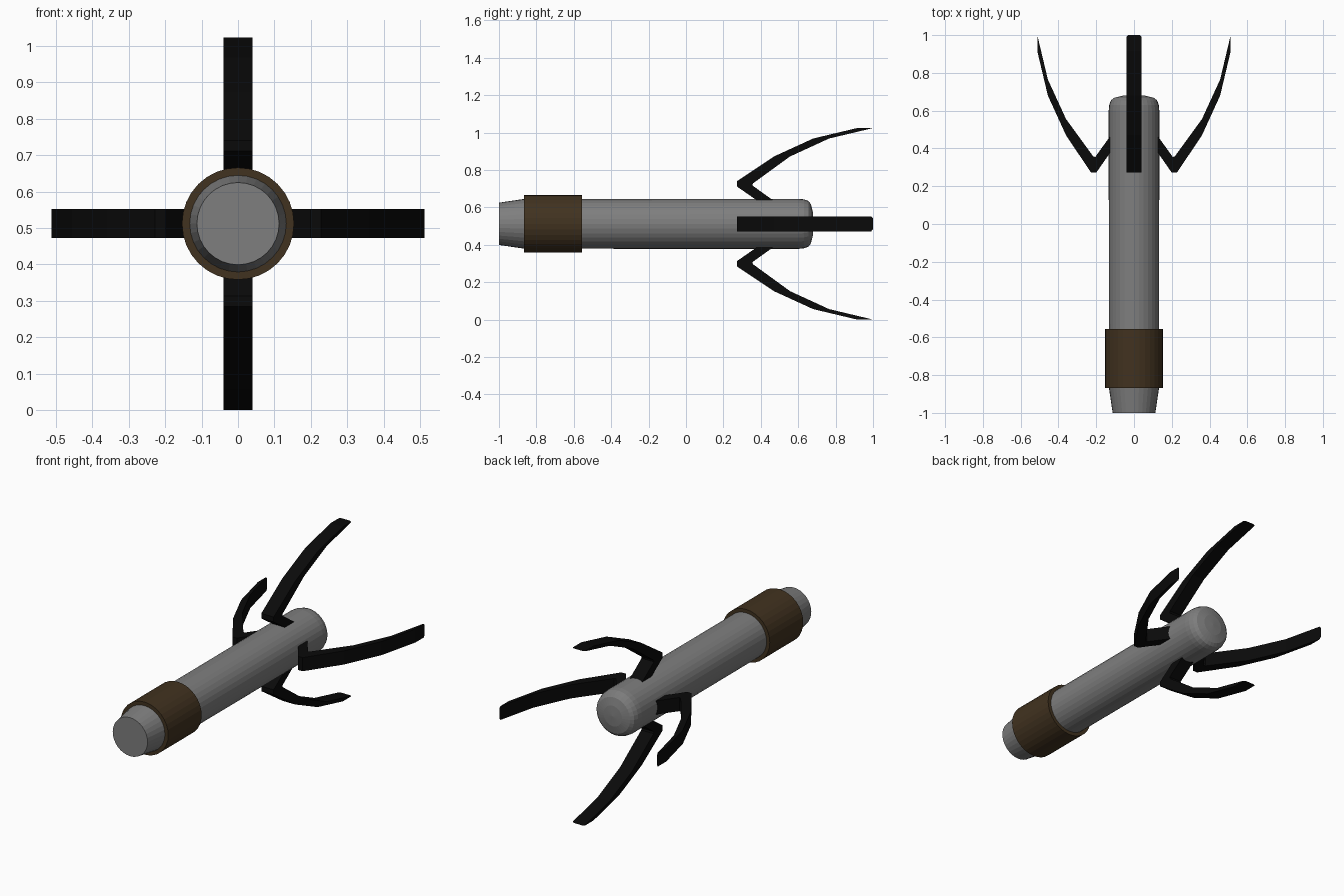
import bpy, bmesh, math
from mathutils import Matrix

if "Cube" in bpy.data.objects:
    bpy.data.objects.remove(bpy.data.objects["Cube"])

CZ = 0.512  # height of the shaft axis


def material(name, color):
    m = bpy.data.materials.new(name)
    m.diffuse_color = color
    m.use_nodes = True
    m.node_tree.nodes["Principled BSDF"].inputs["Base Color"].default_value = m.diffuse_color
    return m


def make_object(name, bm, mat):
    bmesh.ops.recalc_face_normals(bm, faces=bm.faces[:])
    for f in bm.faces:
        f.smooth = False
    me = bpy.data.meshes.new(name)
    bm.to_mesh(me)
    bm.free()
    me.materials.append(mat)
    ob = bpy.data.objects.new(name, me)
    bpy.context.collection.objects.link(ob)
    ob.location.z = CZ
    return ob


def lathe(name, profile, mat, sides=32, closed=False):
    """Revolve (radius, y) points around the y axis."""
    bm = bmesh.new()
    vs = [bm.verts.new((r, y, 0)) for r, y in profile]
    pairs = list(zip(vs, vs[1:]))
    if closed:
        pairs.append((vs[-1], vs[0]))
    edges = [bm.edges.new(p) for p in pairs]
    bmesh.ops.spin(bm, geom=vs + edges, cent=(0, 0, 0), axis=(0, 1, 0),
                   angle=math.tau, steps=sides)
    bmesh.ops.remove_doubles(bm, verts=bm.verts[:], dist=1e-4)
    return make_object(name, bm, mat)


grey = material("grey_metal", (0.21, 0.21, 0.21, 1))
black = material("black_metal", (0.003, 0.003, 0.003, 1))
brown = material("brown_grip", (0.053, 0.032, 0.014, 1))

# Shaft with tapered front end and rounded back end
lathe("shaft", [(0, -1), (0.113, -1), (0.133, -0.865), (0.134, 0.60), (0.131, 0.63),
                (0.122, 0.655), (0.105, 0.668), (0.06, 0.679), (0, 0.683)], grey)

# Grip sleeve around the front of the shaft
lathe("grip_sleeve", [(0.125, -0.867), (0.154, -0.867), (0.154, -0.557), (0.125, -0.557)],
      brown, closed=True)

# Four hooked prongs: (y, radius) outline of outer and inner edges
outer = [(0.43, 0.09), (0.273, 0.199), (0.273, 0.228), (0.47, 0.36),
         (0.68, 0.456), (0.915, 0.512)]
inner = [(0.515, 0.09), (0.355, 0.205), (0.358, 0.216), (0.556, 0.36),
         (0.765, 0.456), (1.0, 0.512)]
W = 0.04
for i, side in enumerate(("right", "top", "left", "bottom")):
    bm = bmesh.new()
    rings = []
    for (yo, ro), (yi, ri) in zip(outer, inner):
        rings.append([bm.verts.new(c) for c in ((ro, yo, -W), (ro, yo, W),
                                                (ri, yi, W), (ri, yi, -W))])
    for a, b in zip(rings, rings[1:]):
        for k in range(4):
            n = (k + 1) % 4
            bm.faces.new((a[k], a[n], b[n], b[k]))
    bm.faces.new(rings[0])
    bm.faces.new(rings[-1])
    # Clip the two corners of the tip
    bmesh.ops.bevel(bm, geom=rings[-1][2:], offset=0.01, segments=1, affect='VERTICES')
    bm.transform(Matrix.Rotation(-i * math.pi / 2, 4, 'Y'))
    make_object("prong_" + side, bm, black)
